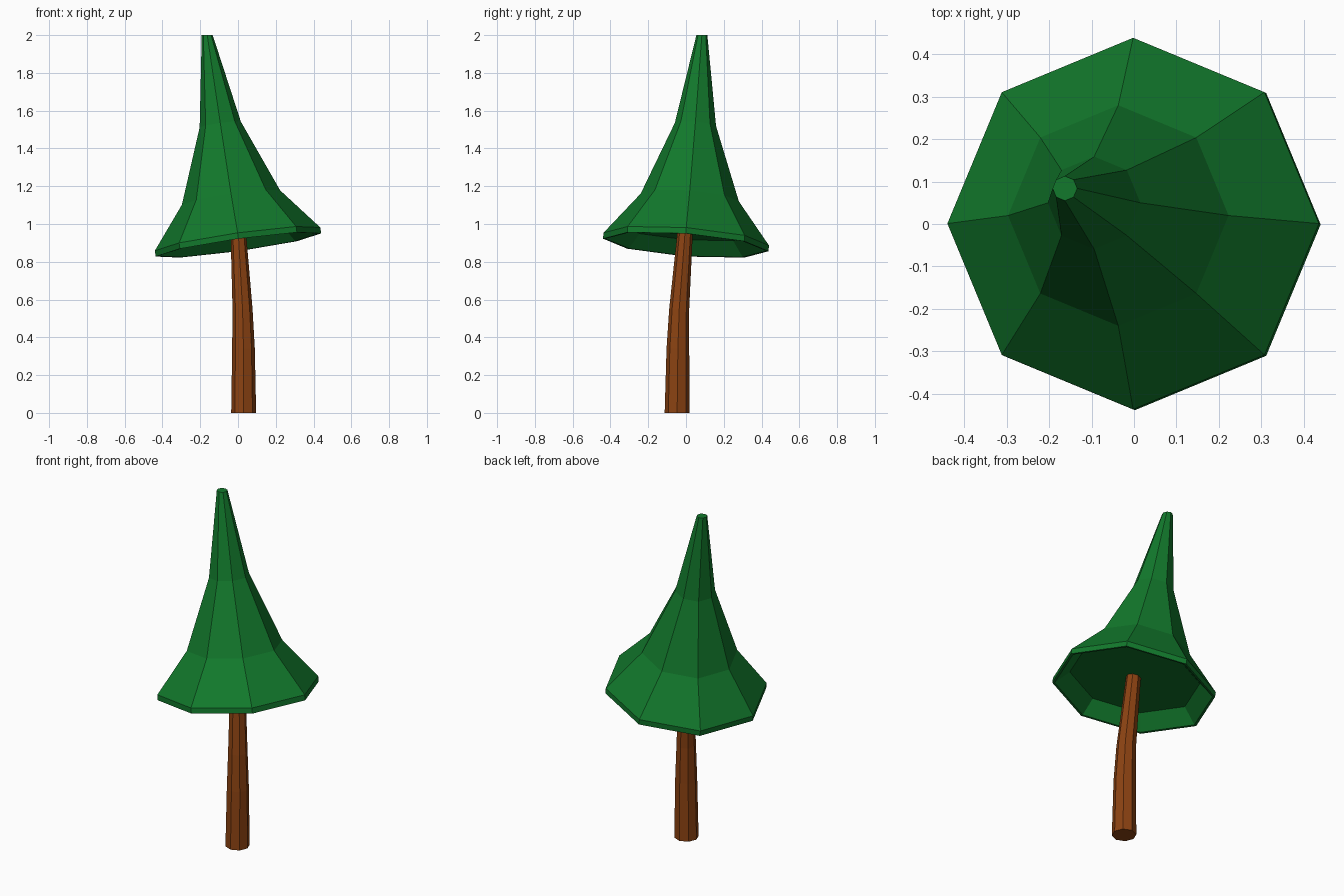
import bpy, bmesh
from math import cos, sin, tau

if "Cube" in bpy.data.objects:
    bpy.data.objects.remove(bpy.data.objects["Cube"])

SIDES = 8
TILT = (0.14, -0.076)   # height change per unit of x and y on the slanted rings


def material(name, colour):
    mat = bpy.data.materials.new(name)
    mat.diffuse_color = (*colour, 1)
    mat.use_nodes = True
    mat.node_tree.nodes["Principled BSDF"].inputs["Base Color"].default_value = mat.diffuse_color
    return mat


def loft(name, rings, mat):
    """Skin octagonal rings (cx, cy, cz, radius, tilt factor) and cap both ends."""
    bm = bmesh.new()
    loops = []
    for cx, cy, cz, r, tilt in rings:
        loop = []
        for i in range(SIDES):
            dx, dy = r * cos(tau * i / SIDES), r * sin(tau * i / SIDES)
            dz = tilt * (TILT[0] * dx + TILT[1] * dy)
            loop.append(bm.verts.new((cx + dx, cy + dy, cz + dz)))
        loops.append(loop)
    for a, b in zip(loops, loops[1:]):
        for i in range(SIDES):
            j = (i + 1) % SIDES
            bm.faces.new((a[i], a[j], b[j], b[i]))
    bm.faces.new(loops[0][::-1])
    bm.faces.new(loops[-1])
    bmesh.ops.recalc_face_normals(bm, faces=bm.faces)
    mesh = bpy.data.meshes.new(name)
    bm.to_mesh(mesh)
    bm.free()
    mesh.materials.append(mat)
    obj = bpy.data.objects.new(name, mesh)
    bpy.context.collection.objects.link(obj)
    return obj


green = material("leaf_green", (0.006, 0.19, 0.025))
brown = material("bark_brown", (0.26, 0.055, 0.006))

# Bent, tapering trunk that ends inside the foliage
loft("trunk", [
    (0.030, -0.047, 0.00, 0.066, 0),
    (0.029, -0.043, 0.34, 0.060, 0),
    (0.024, -0.036, 0.55, 0.053, 0),
    (0.000, -0.003, 0.98, 0.040, 0.5),
], brown)

# Leaning foliage: recessed underside, rim band, then flared cone to the tip
loft("foliage", [
    (-0.004, 0.002, 0.965, 0.350, 1),
    (0.002, -0.001, 0.890, 0.425, 1),
    (0.002, -0.001, 0.889, 0.438, 1),
    (-0.002, 0.001, 0.920, 0.438, 1),
    (-0.037, 0.020, 1.140, 0.260, 1.05),
    (-0.094, 0.050, 1.527, 0.109, 1),
    (-0.163, 0.084, 2.000, 0.029, 0),
], green)
